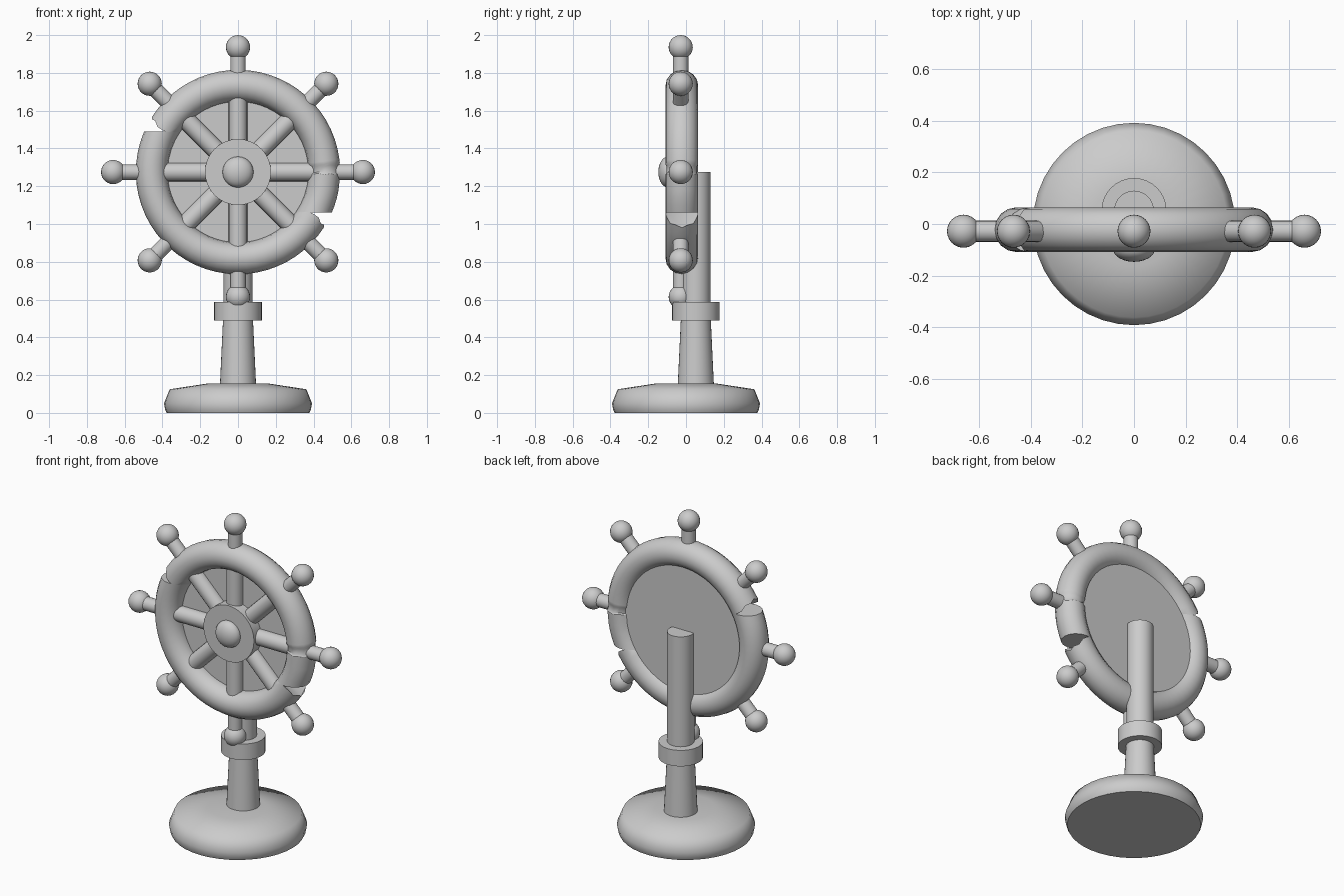
import bpy, bmesh, math
from mathutils import Vector, Matrix

if "Cube" in bpy.data.objects:
    bpy.data.objects.remove(bpy.data.objects["Cube"])

CZ, WY = 1.275, -0.022          # wheel centre height and depth
MAJOR, MINOR = 0.457, 0.084     # rim radii

grey = bpy.data.materials.new("plain_grey")
grey.diffuse_color = (0.6, 0.6, 0.6, 1)
grey.use_nodes = True
grey.node_tree.nodes["Principled BSDF"].inputs["Base Color"].default_value = grey.diffuse_color


def finish(bm, name, angle=40):
    bmesh.ops.recalc_face_normals(bm, faces=bm.faces[:])
    me = bpy.data.meshes.new(name)
    bm.to_mesh(me)
    bm.free()
    ob = bpy.data.objects.new(name, me)
    bpy.context.collection.objects.link(ob)
    me.materials.append(grey)
    bpy.ops.object.select_all(action='DESELECT')
    ob.select_set(True)
    bpy.context.view_layer.objects.active = ob
    bpy.ops.object.shade_smooth_by_angle(angle=math.radians(angle))
    return ob


def loft(name, rings, angle=40):
    """Skin a list of closed rings of points and cap both ends."""
    bm = bmesh.new()
    vs = [[bm.verts.new(p) for p in r] for r in rings]
    n = len(vs[0])
    for a, b in zip(vs, vs[1:]):
        for i in range(n):
            j = (i + 1) % n
            bm.faces.new((a[i], a[j], b[j], b[i]))
    for cap in (vs[0], vs[-1]):
        bmesh.ops.triangulate(bm, faces=[bm.faces.new(cap)])
    return finish(bm, name, angle)


def lathe(name, profile, origin=(0, 0, 0), rot=None, n=32, angle=40):
    """Turn (radius, height) points about the z axis, then place."""
    m = Matrix.Translation(origin) @ (rot or Matrix())
    rings = [[m @ Vector((r * math.cos(2 * math.pi * i / n),
                          r * math.sin(2 * math.pi * i / n), z)) for i in range(n)]
             for r, z in profile]
    return loft(name, rings, angle)


def ball(name, centre, radius, squash=1.0):
    bm = bmesh.new()
    bmesh.ops.create_uvsphere(bm, u_segments=24, v_segments=14, radius=radius)
    bmesh.ops.transform(bm, verts=bm.verts[:],
                        matrix=Matrix.Translation(centre) @ Matrix.Diagonal((1, squash, 1, 1)))
    return finish(bm, name, 60)


# Stand: base, tapered post, collar, upper post
PY = 0.052
lathe("base", [(0.378, 0), (0.385, 0.015), (0.392, 0.05), (0.362, 0.125), (0.165, 0.155)], n=40, angle=60)
lathe("lower_post", [(0.096, 0.14), (0.079, 0.5)], (0, PY, 0))
lathe("collar", [(0.126, 0.488), (0.126, 0.588)], (0, PY, 0))
lathe("upper_post", [(0.077, 0.58), (0.077, CZ)], (0, PY, 0))

# Wheel centre: back disc, hub plate, domed cap
toward_front = Matrix.Rotation(math.pi / 2, 4, 'X')     # local z -> -y
lathe("back_disc", [(0.4, -0.03), (0.4, 0.02)], (0, 0, CZ), toward_front, n=48)
lathe("hub", [(0.175, 0.0), (0.175, 0.092)], (0, 0, CZ), toward_front)
ball("hub_cap", (0, -0.095, CZ), 0.082, 0.63)

# Spokes, handle stems and knobs
for k in range(8):
    a = k * math.pi / 4
    rot = Matrix.Rotation(a, 4, 'Y')
    c = (0, WY - 0.006, CZ)
    lathe(f"spoke_{k}", [(0.049, 0.1), (0.049, 0.43)], c, rot, n=20)
    lathe(f"handle_stem_{k}", [(0.041, 0.48), (0.041, 0.64)], c, rot, n=20)
    ball(f"knob_{k}", Vector(c) + rot @ Vector((0, 0, 0.661)), 0.064)


# Rim: two broken halves, each with one sloped end and one jagged end
def rim_half(name, turn, cracked):
    n = 16
    stops = [t / 30 for t in range(31)]
    stops = [(t, 1.0) for t in stops]
    if cracked:                                  # shallow splintered groove
        stops = [s for s in stops if not 0.13 < s[0] < 0.2]
        stops += [(0.152, 1.0), (0.158, 0.93), (0.182, 0.93), (0.19, 1.0)]
        stops.sort()
    rings = []
    for t, scale in stops:
        ring = []
        for i in range(n):
            p = 2 * math.pi * i / n
            wobble = 0.006 * (1 if i % 2 else -1) if 0.13 < t < 0.2 and cracked else 0
            r = MAJOR + MINOR * scale * math.cos(p)
            start = -math.asin(0.215 / r)        # end cut level
            end = math.radians(147 + 4 * (1 - abs(math.cos(p))) + (1.2 if i % 2 else 0))
            # the slope of each end fades out within the neighbouring part
            w0, w1 = max(0, 1 - t / 0.1), max(0, 1 - (1 - t) / 0.1)
            a = math.radians(-28 + 176 * t)
            a += w0 * (start - math.radians(-28)) + w1 * (end - math.radians(148))
            a += turn + wobble
            ring.append((r * math.cos(a), WY + MINOR * 1.03 * scale * math.sin(p),
                         CZ + r * math.sin(a)))
        rings.append(ring)
    loft(name, rings, 35)


rim_half("rim_right", 0, True)
rim_half("rim_left", math.pi, False)
